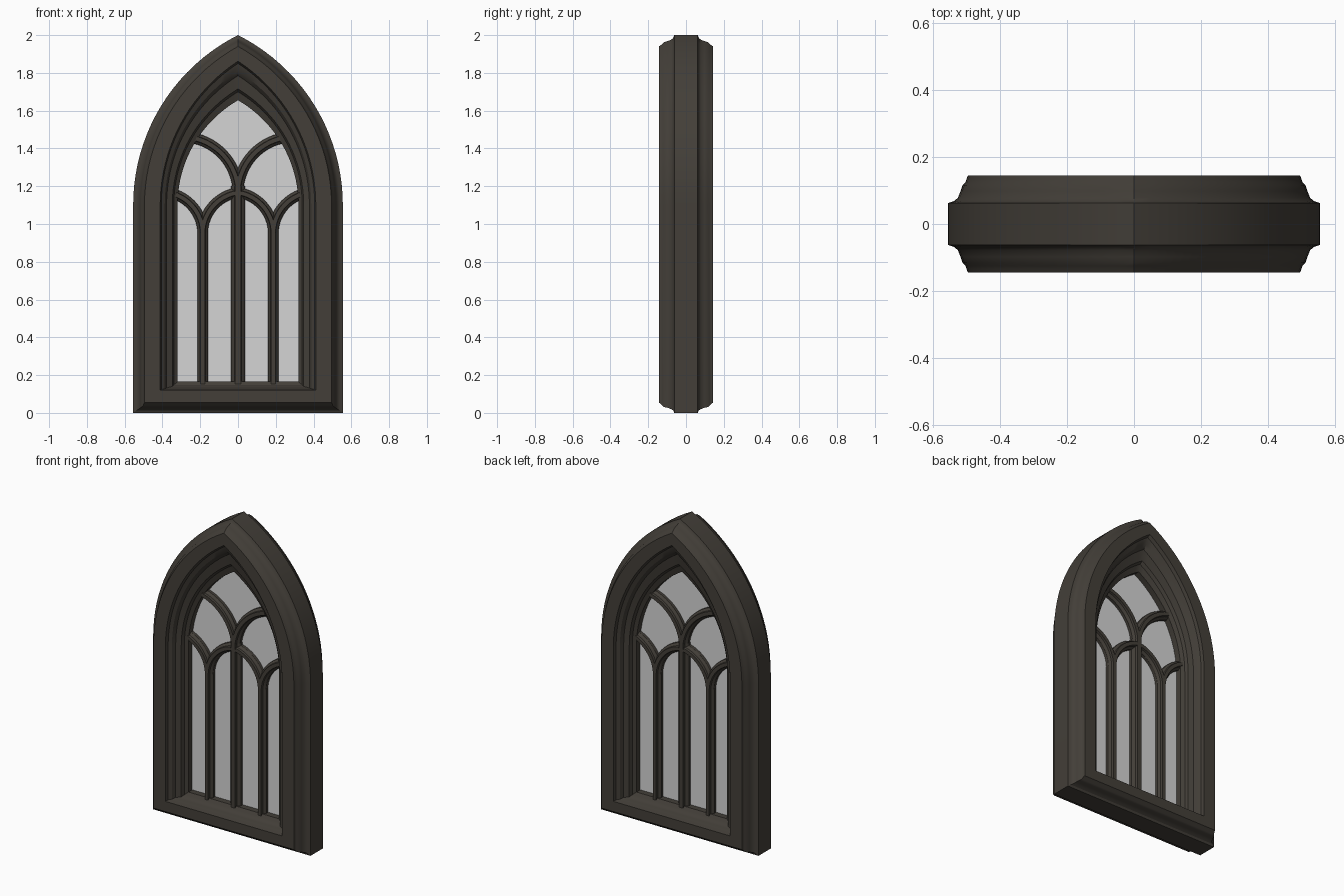
import bpy, bmesh, math

if "Cube" in bpy.data.objects:
    bpy.data.objects.remove(bpy.data.objects["Cube"])


def material(name, rgb):
    m = bpy.data.materials.new(name)
    m.diffuse_color = (*rgb, 1)
    m.use_nodes = True
    m.node_tree.nodes["Principled BSDF"].inputs["Base Color"].default_value = m.diffuse_color
    return m


STONE = material("dark_stone", (0.056, 0.049, 0.040))
GLASS = material("pale_glass", (0.66, 0.66, 0.66))
SPRING = 1.1


def finish(name, bm, mat):
    bmesh.ops.recalc_face_normals(bm, faces=bm.faces[:])
    me = bpy.data.meshes.new(name)
    bm.to_mesh(me)
    bm.free()
    me.materials.append(mat)
    me.shade_smooth()
    me.set_sharp_from_angle(angle=math.radians(30))
    ob = bpy.data.objects.new(name, me)
    bpy.context.collection.objects.link(ob)
    return ob


def arch(w, bottom, apex, n=20):
    """Pointed arch outline: half width, bottom height, apex height."""
    h = apex - SPRING
    r = (w * w + h * h) / (2 * w)
    end = math.atan2(h, r - w)
    right = [(w, bottom)]
    for i in range(n + 1):
        t = end * i / n
        right.append((w - r + r * math.cos(t), SPRING + r * math.sin(t)))
    right[-1] = (0, apex)
    return right + [(-x, z) for x, z in reversed(right[:-1])]


def loft(bm, loops, close_rings):
    rings = [[bm.verts.new(p) for p in loop] for loop in loops]
    pairs = list(zip(rings, rings[1:]))
    if close_rings:
        pairs.append((rings[-1], rings[0]))
    for a, b in pairs:
        for i in range(len(a)):
            j = (i + 1) % len(a)
            bm.faces.new((a[i], a[j], b[j], b[i]))
    return rings


# Moulded frame: half width, bottom, apex, depth from the middle
section = [
    (0.555, 0.0, 2.0, 0.062), (0.537, 0.013, 1.985, 0.068),
    (0.525, 0.02, 1.976, 0.078), (0.517, 0.027, 1.968, 0.098),
    (0.511, 0.031, 1.962, 0.116), (0.502, 0.038, 1.953, 0.125),
    (0.499, 0.048, 1.946, 0.135), (0.495, 0.055, 1.94, 0.144),
    (0.412, 0.12, 1.862, 0.144), (0.406, 0.124, 1.85, 0.124),
    (0.388, 0.128, 1.81, 0.112), (0.378, 0.132, 1.785, 0.088),
    (0.348, 0.14, 1.715, 0.075), (0.340, 0.147, 1.70, 0.055),
    (0.320, 0.165, 1.655, 0.042),
]
full = [(w, b, a, -y) for w, b, a, y in section] + \
       [(w, b, a, y) for w, b, a, y in reversed(section)]
bm = bmesh.new()
loft(bm, [[(x, y, z) for x, z in arch(w, b, a)] for w, b, a, y in full], True)
finish("arched_frame", bm, STONE)

# Thin glass pane set into the frame
bm = bmesh.new()
outline = arch(0.328, 0.158, 1.67)
rings = loft(bm, [[(x, y, z) for x, z in outline] for y in (-0.004, 0.004)], False)
for ring in rings:
    bm.faces.new(ring)
finish("glass_pane", bm, GLASS)


def bar(name, path, hw):
    """Sweep a moulded bar section along a path in the x-z plane."""
    half = [(hw, 0.022), (hw * 0.8, 0.03), (hw * 0.5, 0.036),
            (hw * 0.42, 0.05)]
    prof = [(u, -y) for u, y in half] + [(-u, -y) for u, y in reversed(half)]
    prof += [(-u, -y) for u, y in prof]
    loops = []
    for i, (x, z) in enumerate(path):
        a, b = path[max(i - 1, 0)], path[min(i + 1, len(path) - 1)]
        tx, tz = b[0] - a[0], b[1] - a[1]
        d = math.hypot(tx, tz)
        loops.append([(x + u * tz / d, y, z - u * tx / d) for u, y in prof])
    bm = bmesh.new()
    rings = loft(bm, loops, False)
    bm.faces.new(rings[0])
    bm.faces.new(rings[-1])
    finish(name, bm, STONE)


def branch(x0, z0, r, reach, side, n=14):
    """Arc rising vertically from (x0, z0) and bending to one side."""
    end = math.acos((r - reach) / r)
    return [(x0 + side * r * (1 - math.cos(end * i / n)),
             z0 + r * math.sin(end * i / n)) for i in range(n + 1)]


# Upright mullions and the branching tracery above them
bar("centre_mullion", [(0, 0.15), (0, 1.2)], 0.036)
for side, label in ((-1, "left"), (1, "right")):
    x = side * 0.187
    bar(label + "_mullion", [(x, 0.15), (x, 0.955)], 0.028)
    bar(label + "_outer_branch", branch(x, 0.95, 0.219, 0.142, side), 0.027)
    bar(label + "_inner_branch", branch(x, 0.95, 0.219, 0.172, -side), 0.027)
    bar(label + "_upper_branch", branch(0, 1.165, 0.296, 0.222, side), 0.028)
